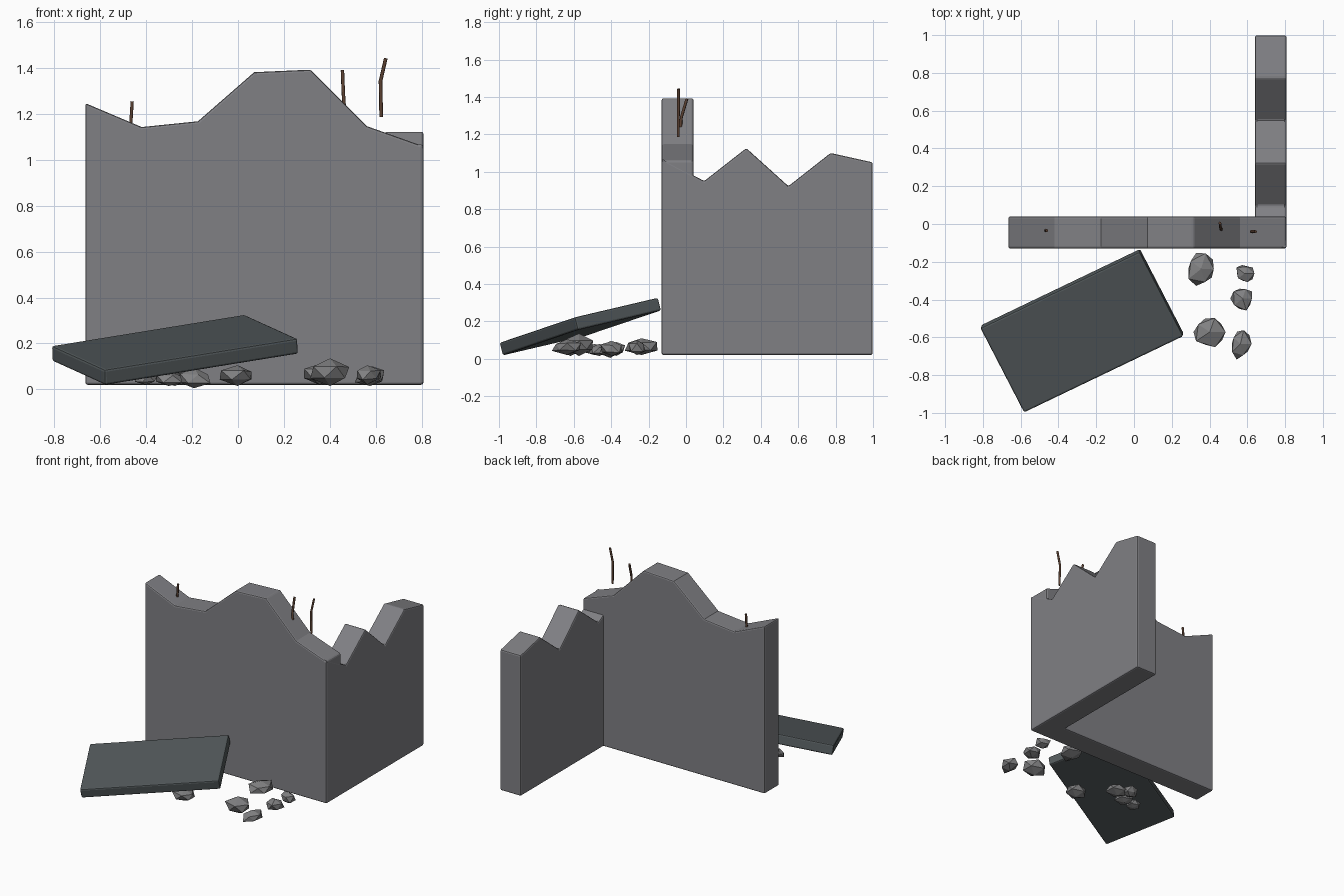
import bpy, bmesh, random
from mathutils import Vector, Matrix

if "Cube" in bpy.data.objects:
    bpy.data.objects.remove(bpy.data.objects["Cube"])


def material(name, rgb):
    m = bpy.data.materials.new(name)
    m.diffuse_color = (*rgb, 1.0)
    m.use_nodes = True
    m.node_tree.nodes["Principled BSDF"].inputs["Base Color"].default_value = m.diffuse_color
    return m


CONCRETE = material("concrete grey", (0.215, 0.215, 0.23))
SLAB = material("dark slab grey", (0.085, 0.1, 0.105))
RUBBLE = material("rubble grey", (0.22, 0.22, 0.225))
RUST = material("rusty brown", (0.1, 0.05, 0.03))


def finish(name, bm, mat, bevel=0.0):
    bmesh.ops.recalc_face_normals(bm, faces=bm.faces[:])
    mesh = bpy.data.meshes.new(name)
    bm.to_mesh(mesh)
    bm.free()
    mesh.materials.append(mat)
    ob = bpy.data.objects.new(name, mesh)
    bpy.context.collection.objects.link(ob)
    if bevel:
        mod = ob.modifiers.new("Bevel", 'BEVEL')
        mod.width = bevel
        mod.segments = 2
        mod.limit_method = 'ANGLE'
        mod.angle_limit = 0.8
    return ob


def broken_wall(name, start, end, heights, place, thickness):
    """Extrude a jagged profile; heights are evenly spaced along the wall."""
    bm = bmesh.new()
    n = len(heights) - 1
    pts = [(start, 0.02)]
    pts += [(start + (end - start) * i / n, h) for i, h in enumerate(heights)]
    pts += [(end, 0.02)]
    a, b = thickness
    face = bm.faces.new([bm.verts.new(place(s, z, a)) for s, z in pts])
    out = bmesh.ops.extrude_face_region(bm, geom=[face])
    move = Vector(place(0, 0, b)) - Vector(place(0, 0, a))
    bmesh.ops.translate(bm, vec=move,
                        verts=[v for v in out["geom"] if isinstance(v, bmesh.types.BMVert)])
    return finish(name, bm, CONCRETE, 0.01)


# Two broken walls meeting at a corner
broken_wall("front_wall", -0.665, 0.806,
            [1.247, 1.143, 1.168, 1.382, 1.393, 1.147, 1.06],
            lambda s, z, t: (s, t, z), (-0.13, 0.04))
broken_wall("side_wall", -0.128, 0.998,
            [1.07, 0.95, 1.126, 0.923, 1.10, 1.05],
            lambda s, z, t: (t, s, z), (0.64, 0.808))

# Fallen slab resting at a tilt
u = Vector((0.845, 0.405, 0.137)).normalized()
v = Vector((-0.225, 0.458, 0.108))
v = (v - u * v.dot(u)).normalized()
w = u.cross(v)
bm = bmesh.new()
bmesh.ops.create_cube(bm, size=1.0)
bmesh.ops.scale(bm, vec=(0.945, 0.515, 0.07), verts=bm.verts)
frame = Matrix((u, v, w)).transposed().to_4x4()
bm.transform(Matrix.Translation((-0.275, -0.565, 0.172)) @ frame)
finish("fallen_slab", bm, SLAB, 0.01)


# Bent reinforcing bars
def rebar(name, pts):
    cu = bpy.data.curves.new(name, 'CURVE')
    cu.dimensions = '3D'
    cu.bevel_depth = 0.008
    cu.bevel_resolution = 1
    cu.use_fill_caps = True
    sp = cu.splines.new('POLY')
    sp.points.add(len(pts) - 1)
    for p, co in zip(sp.points, pts):
        p.co = (*co, 1)
    cu.materials.append(RUST)
    ob = bpy.data.objects.new(name, cu)
    bpy.context.collection.objects.link(ob)


rebar("rebar_left", [(-0.468, -0.035, 1.0), (-0.467, -0.035, 1.16), (-0.461, -0.035, 1.255)])
rebar("rebar_middle", [(0.469, -0.037, 1.14), (0.459, -0.025, 1.29), (0.455, 0.005, 1.39)])
rebar("rebar_right", [(0.624, -0.042, 1.186), (0.621, -0.04, 1.343), (0.644, -0.04, 1.443)])

# Rubble: jittered icosahedra fitted to (centre x, y, base z, size x, y, z)
STONES = [
    (0.355, -0.24, 0.02, 0.135, 0.175, 0.09),
    (0.59, -0.262, 0.02, 0.095, 0.09, 0.08),
    (0.567, -0.40, 0.015, 0.115, 0.115, 0.08),
    (0.40, -0.575, 0.015, 0.17, 0.155, 0.12),
    (0.57, -0.64, 0.02, 0.105, 0.155, 0.085),
    (-0.01, -0.62, 0.015, 0.14, 0.13, 0.09),
    (-0.19, -0.41, 0.005, 0.14, 0.11, 0.09),
    (-0.28, -0.37, 0.015, 0.10, 0.09, 0.075),
    (-0.30, -0.47, 0.015, 0.115, 0.10, 0.065),
    (-0.40, -0.49, 0.02, 0.10, 0.09, 0.06),
]
random.seed(7)
for i, (x, y, z, sx, sy, sz) in enumerate(STONES):
    bm = bmesh.new()
    bmesh.ops.create_icosphere(bm, subdivisions=1, radius=1.0)
    for vert in bm.verts:
        vert.co *= random.uniform(0.8, 1.2)
    lo = [min(p.co[k] for p in bm.verts) for k in range(3)]
    hi = [max(p.co[k] for p in bm.verts) for k in range(3)]
    for vert in bm.verts:
        f = [(vert.co[k] - lo[k]) / (hi[k] - lo[k]) for k in range(3)]
        vert.co = (x + (f[0] - 0.5) * sx, y + (f[1] - 0.5) * sy, z + f[2] * sz)
    finish(f"rubble_stone_{i + 1}", bm, RUBBLE)
